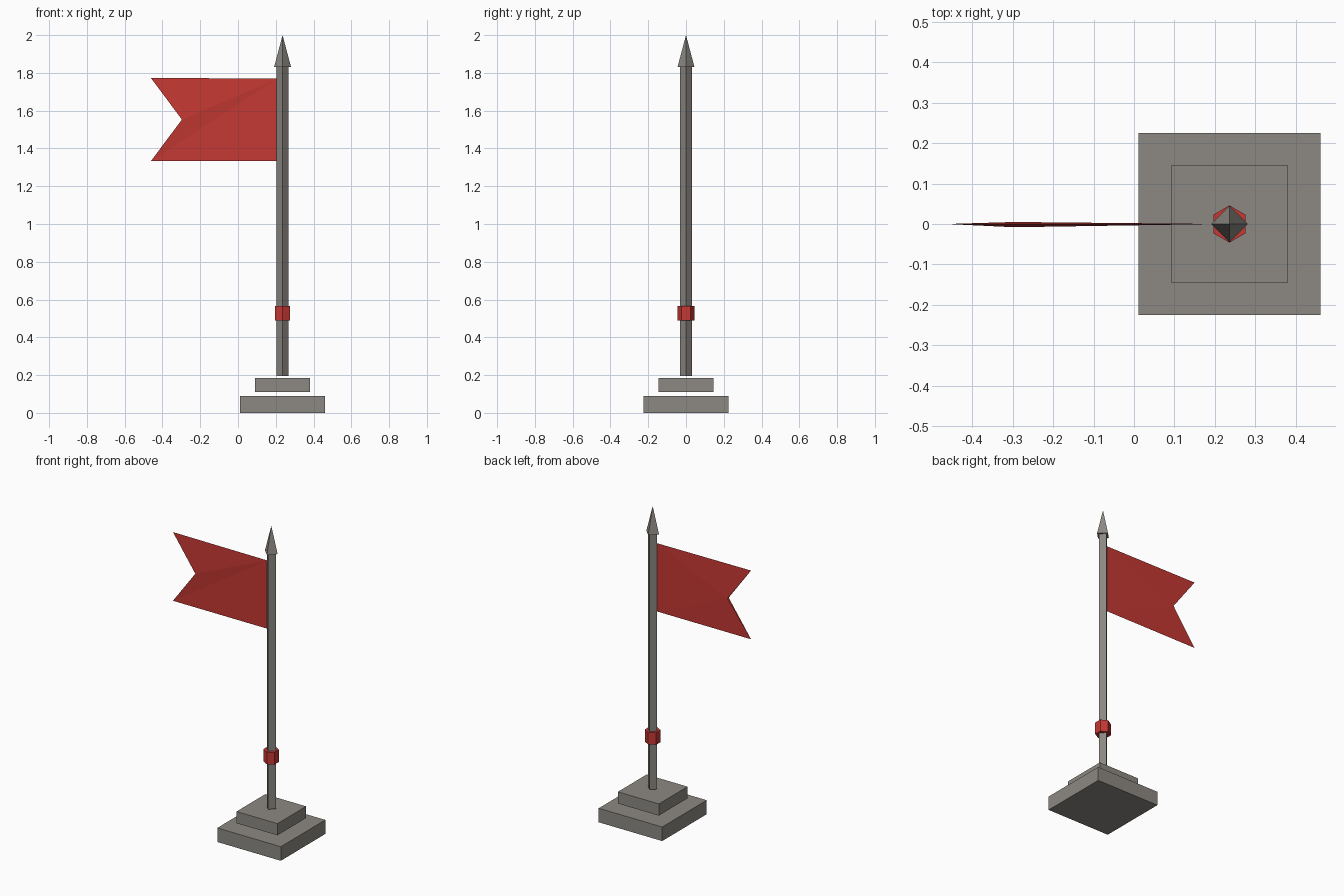
import bpy
import math

if "Cube" in bpy.data.objects:
    bpy.data.objects.remove(bpy.data.objects["Cube"])

POLE_X = 0.236


def material(name, rgb):
    mat = bpy.data.materials.new(name)
    mat.diffuse_color = (*rgb, 1)
    mat.use_nodes = True
    mat.node_tree.nodes["Principled BSDF"].inputs["Base Color"].default_value = mat.diffuse_color
    return mat


GREY = material("weathered_grey", (0.265, 0.25, 0.225))
RED = material("red", (0.56, 0.04, 0.034))


def prism(name, sides, r_bottom, r_top, z0, z1, mat, turn=0):
    """Upright prism or cone on the pole axis, first corner towards +y."""
    bpy.ops.mesh.primitive_cone_add(
        vertices=sides, radius1=r_bottom, radius2=r_top, depth=z1 - z0,
        location=(POLE_X, 0, (z0 + z1) / 2), rotation=(0, 0, turn))
    obj = bpy.context.object
    obj.name = name
    obj.data.materials.append(mat)
    return obj


# Two square plinth steps, with the narrow gap between them
for name, half, z0, z1 in (("base_lower", 0.225, 0.0, 0.09),
                           ("base_upper", 0.145, 0.111, 0.186)):
    r = half * math.sqrt(2)
    prism(name, 4, r, r, z0, z1, GREY, math.pi / 4)

# Square pole set on its corners, hexagonal collar, pointed tip
prism("pole", 4, 0.032, 0.032, 0.195, 1.835, GREY)
prism("collar", 6, 0.046, 0.046, 0.49, 0.567, RED)
prism("pole_tip", 4, 0.045, 0, 1.83, 2.0, GREY)

# Swallow-tailed flag, thickest at the notch
verts = [(0.207, 0, 1.77), (0.207, 0, 1.333),       # pole side, top and bottom
         (-0.461, 0, 1.333), (-0.461, 0, 1.773),    # tail tips
         (-0.297, -0.008, 1.553), (-0.297, 0.005, 1.553)]  # notch front, back
faces = [(3, 4, 0), (4, 2, 0), (2, 1, 0),           # front
         (3, 0, 5), (0, 1, 5), (1, 2, 5),           # back
         (3, 5, 4), (2, 4, 5)]                      # notch edges
mesh = bpy.data.meshes.new("flag")
mesh.from_pydata(verts, [], faces)
mesh.materials.append(RED)
flag = bpy.data.objects.new("flag", mesh)
bpy.context.collection.objects.link(flag)
